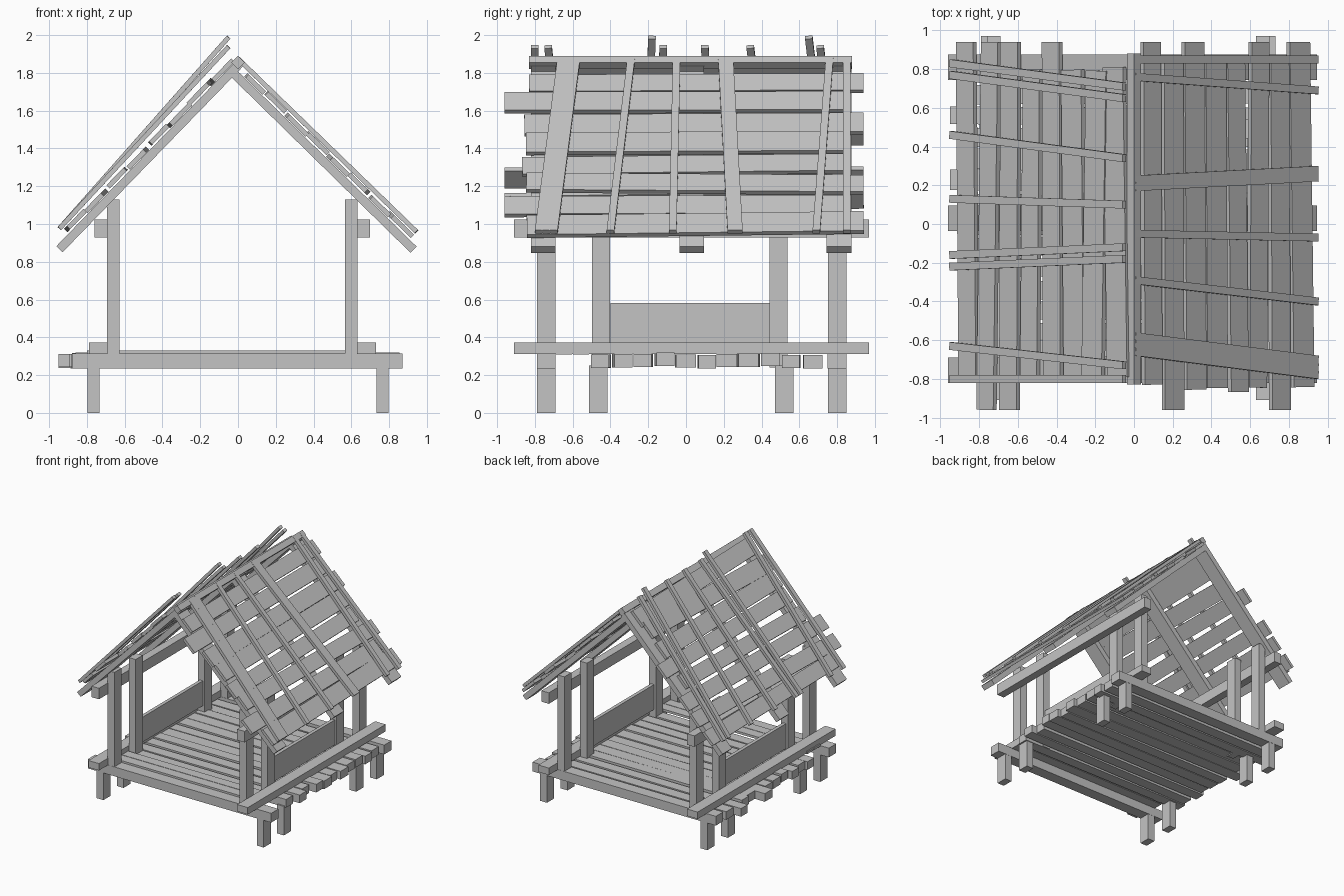
import bpy
import random
from mathutils import Matrix, Vector

random.seed(4)
if "Cube" in bpy.data.objects:
    bpy.data.objects.remove(bpy.data.objects["Cube"])

grey = bpy.data.materials.new("weathered_grey_wood")
grey.use_nodes = True
grey.diffuse_color = (0.55, 0.55, 0.55, 1)
grey.node_tree.nodes["Principled BSDF"].inputs["Base Color"].default_value = grey.diffuse_color

UP = Vector((0, 0, 1))
FORWARD = Vector((0, 1, 0))


def board(name, start, end, width, thick, up=UP):
    """Rectangular board running from start to end, thickness along up."""
    start, end = Vector(start), Vector(end)
    along = (end - start).normalized()
    across = up.cross(along).normalized()
    normal = along.cross(across)
    bpy.ops.mesh.primitive_cube_add(size=1)
    obj = bpy.context.object
    obj.name = name
    axes = (along * (end - start).length, across * width, normal * thick)
    frame = Matrix(axes).transposed().to_4x4()
    obj.data.transform(Matrix.Translation((start + end) / 2) @ frame)
    obj.data.materials.append(grey)


def upright(name, x, y, bottom, top):
    board(name, (x, y, bottom), (x, y, top), width=0.065, thick=0.097, up=FORWARD)


def lengthwise(name, x, z, front, back, width, thick):
    board(name, (x, front, z), (x, back, z), width, thick)


def roof_board(name, half, start, end, width, thick):
    """Board lying on a roof half; ends are (distance out, y, height above rafters)."""
    side, ridge, fall = half["side"], half["ridge"], half["fall"]
    ends = [(side * out, y, ridge - fall * out + lift) for out, y, lift in (start, end)]
    normal = Vector((side * fall, 0, 1)).normalized()
    board(name, *ends, width, thick, normal)


# Legs, posts, rails, wall plates and side panels on both sides
for side, word, post_x in ((1, "left", 0.6), (-1, "right", -0.66)):
    for y in (-0.74, -0.45, 0.52, 0.8):
        leg_y = y - 0.015 if y == -0.45 else y
        upright(f"{word}_leg", side * 0.765, leg_y, bottom=0, top=0.25)
        upright(f"{word}_post", post_x, y - 0.03 if y == 0.52 else y, bottom=0.24, top=1.13)
    lengthwise(f"{word}_floor_rail", post_x + side * 0.08, z=0.343,
               front=-0.91, back=0.97, width=0.1, thick=0.06)
    lengthwise(f"{word}_wall_plate", post_x + side * 0.065, z=0.975,
               front=-0.91, back=0.97, width=0.07, thick=0.095)
    lengthwise(f"{word}_side_panel", post_x, z=0.475,
               front=-0.4, back=0.46, width=0.03, thick=0.215)

# Floor: straight edge boards, thin front boards and uneven planks between them
for y in (-0.74, 0.8):
    board("floor_edge", (-0.88, y, 0.275), (0.87, y, 0.275), width=0.1, thick=0.08)
for y in (-0.645, -0.555):
    board("floor_thin_plank", (-0.8, y, 0.32), (0.73, y, 0.32), width=0.085, thick=0.02)
for i in range(11):
    y = -0.45 + i * 0.112
    z = random.uniform(0.27, 0.285)
    skew = random.uniform(-0.008, 0.008)
    right_end = -0.95 if i in (6, 9) else random.uniform(-0.9, -0.85)
    left_end = random.uniform(0.8, 0.87)
    board("floor_plank", (right_end, y - skew, z), (left_end, y + skew, z),
          width=random.uniform(0.09, 0.11), thick=0.07)

# The two roof halves: slope, plank overhangs, and battens as
# (y at the ridge, drift towards the eave, number side by side)
left_half = {
    "side": 1, "ridge": 1.775, "fall": 0.98, "eave": 0.93, "peak": -0.03,
    "long_front": (1, 6), "long_back": (0, 2, 5, 7), "overhang": 0.85,
    "batten_top": 0, "batten_lift": 0.1, "batten_gap": 0.04,
    "battens": ((0.85, 0, 1), (0.76, -0.07, 1), (0.23, 0.05, 2),
                (-0.05, -0.02, 1), (-0.29, -0.11, 1), (-0.58, -0.12, 3)),
}
right_half = {
    "side": -1, "ridge": 1.84, "fall": 1.03, "eave": 0.945, "peak": -0.01,
    "long_front": (5, 6), "long_back": (3, 5, 6, 7), "overhang": 0.8,
    "batten_top": 0.05, "batten_lift": 0.15, "batten_gap": 0.06,
    "battens": ((0.71, 0.12, 2), (0.34, 0.12, 1), (0.1, 0.03, 1),
                (-0.12, -0.04, 2), (-0.73, 0.1, 1), (-0.8, 0, 1)),
}

for half in (left_half, right_half):
    # Rafters
    for y in (-0.755, 0.03, 0.81):
        roof_board("rafter", half, (half["eave"], y, 0), (half["peak"], y, 0),
                   width=0.13, thick=0.046)

    # Roof planks, slightly crooked and of uneven length
    for i in range(8):
        out = 0.09 + i * 0.11
        tilt = random.uniform(-0.012, 0.012)
        lift = 0.055 + i % 2 * 0.01
        ragged = random.uniform(-0.02, 0.02)
        front = -0.96 if i in half["long_front"] else ragged - half["overhang"]
        back = 0.94 if i in half["long_back"] else ragged + half["overhang"]
        roof_board("roof_plank", half, (out - tilt, front, lift), (out + tilt, back, lift),
                   width=random.uniform(0.12, 0.15), thick=0.025)

    # Battens over the planks
    for ridge_y, drift, count in half["battens"]:
        for n in range(count):
            y = ridge_y - n * half["batten_gap"]
            top_lift = half["batten_lift"] + n * 0.05 * (half is right_half)
            roof_board("roof_batten", half, (0.945, y + drift, 0.11),
                       (half["batten_top"], y, top_lift), width=0.04, thick=0.025)

# Ridge beam
board("ridge_beam", (0, -0.83, 1.855), (0, 0.88, 1.855), width=0.05, thick=0.05,
      up=Vector((1, 0, 1)))
